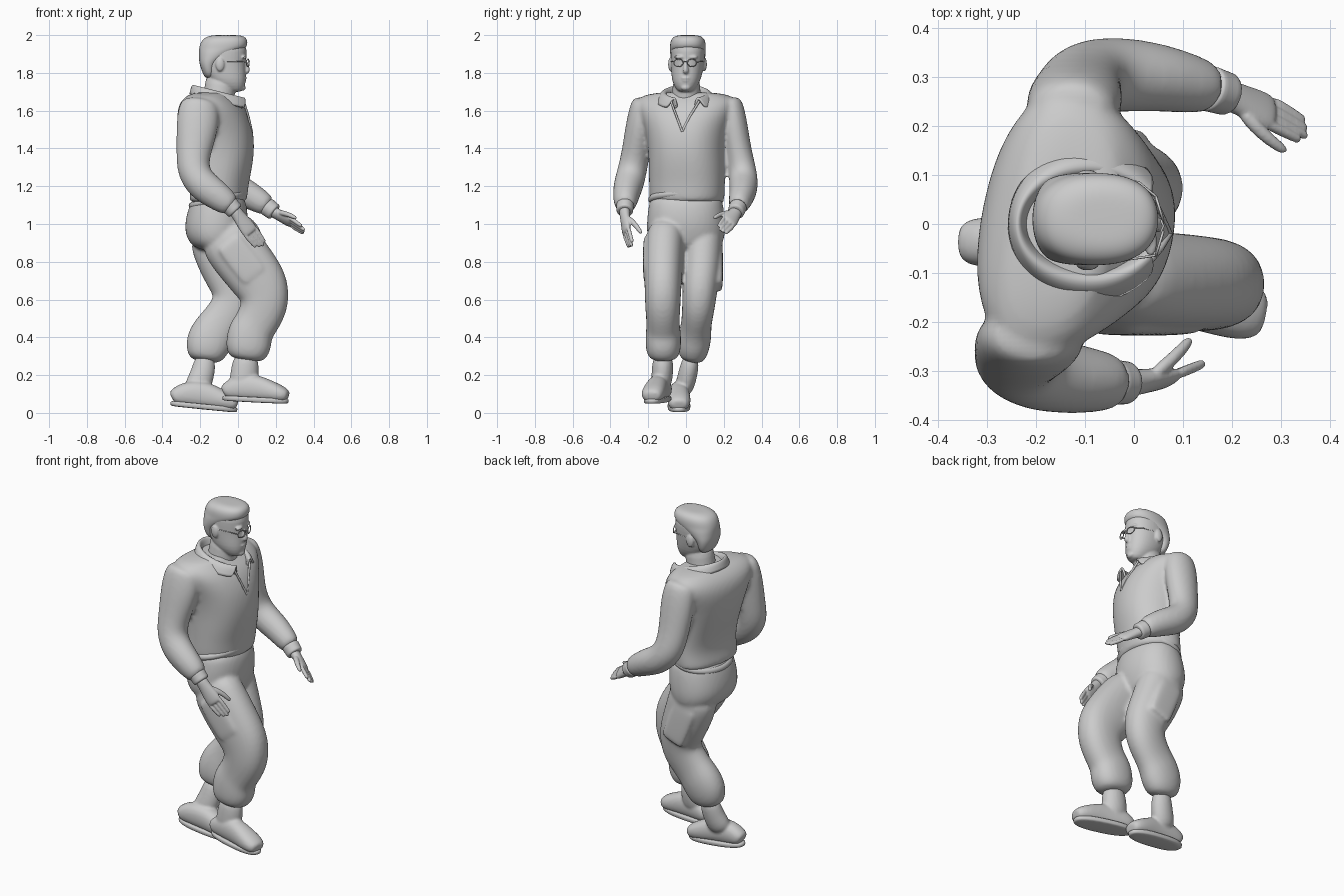
import bpy, bmesh, math
from mathutils import Vector, Matrix


def loft(bm, rows, ref=(0, 1, 0), flat=False, n=16, p=2.0, taper=0.0):
    """Closed skin through rows of (x, y, z, half width along ref, half depth)."""
    c = [Vector(r[:3]) for r in rows]
    rings = []
    for i, r in enumerate(rows):
        t = Vector((0, 0, 1)) if flat else (c[min(i + 1, len(c) - 1)] - c[max(i - 1, 0)]).normalized()
        side = Vector(ref)
        side = (side - t * side.dot(t)).normalized()
        other = t.cross(side)
        ring = []
        for k in range(n):
            u, v = math.cos(2 * math.pi * k / n), math.sin(2 * math.pi * k / n)
            u, v = (1.015 * math.copysign(abs(q) ** (2 / p), q) for q in (u, v))
            ring.append(bm.verts.new(c[i] + side * u * r[3] * (1 + taper * v) + other * v * r[4]))
        rings.append(ring)
    for a, b in zip(rings, rings[1:]):
        for k in range(n):
            bm.faces.new((a[k], a[(k + 1) % n], b[(k + 1) % n], b[k]))
    bm.faces.new(rings[0])
    bm.faces.new(rings[-1])


def ball(bm, loc, size):
    bmesh.ops.create_uvsphere(bm, u_segments=16, v_segments=10, radius=1,
                              matrix=Matrix.Translation(loc) @ Matrix.Diagonal((*size, 1)))


def finish(name, bm, voxel=0, sub=2, smooth=4):
    """Make the object; with a voxel size its parts are fused into one skin."""
    bmesh.ops.recalc_face_normals(bm, faces=bm.faces)
    me = bpy.data.meshes.new(name)
    bm.to_mesh(me)
    bm.free()
    for f in me.polygons:
        f.use_smooth = True
    ob = bpy.data.objects.new(name, me)
    bpy.context.collection.objects.link(ob)
    if sub:
        s = ob.modifiers.new("round", 'SUBSURF')
        s.levels = s.render_levels = sub
    if voxel:
        m = ob.modifiers.new("fuse", 'REMESH')
        m.mode, m.voxel_size, m.use_smooth_shade = 'VOXEL', voxel, True
        s = ob.modifiers.new("soften", 'SMOOTH')
        s.factor, s.iterations = 0.5, smooth
    return ob


def tube(name, pts, r, cyclic=False):
    cu = bpy.data.curves.new(name, 'CURVE')
    cu.dimensions, cu.bevel_depth, cu.bevel_resolution = '3D', r, 3
    cu.use_fill_caps = True
    sp = cu.splines.new('POLY')
    sp.points.add(len(pts) - 1)
    for q, co in zip(sp.points, pts):
        q.co = (*co, 1)
    sp.use_cyclic_u, sp.use_smooth = cyclic, True
    ob = bpy.data.objects.new(name, cu)
    bpy.context.collection.objects.link(ob)


# jacket: twisted torso, broad at the back, fused with both sleeves
bm = bmesh.new()
loft(bm, [(-.105, 0, 1.11, .185, .135), (-.105, 0, 1.13, .197, .15), (-.092, 0, 1.21, .198, .143),
          (-.09, 0, 1.30, .2, .162), (-.10, 0, 1.40, .202, .185), (-.115, 0, 1.50, .22, .192),
          (-.132, 0, 1.58, .255, .182), (-.142, 0, 1.64, .275, .155), (-.148, 0, 1.68, .245, .11),
          (-.13, 0, 1.70, .13, .09)], ref=(.2, 1, 0), flat=True, n=20, p=2.4, taper=.13)
loft(bm, [(-.20, -.215, 1.665, .06, .08), (-.208, -.225, 1.62, .072, .108), (-.214, -.245, 1.52, .075, .114),
          (-.235, -.265, 1.38, .075, .092), (-.24, -.285, 1.28, .078, .088), (-.19, -.305, 1.205, .08, .088),
          (-.11, -.318, 1.15, .07, .078), (-.05, -.322, 1.105, .06, .065), (-.03, -.322, 1.09, .04, .045)])
loft(bm, [(-.13, .22, 1.665, .06, .075), (-.125, .235, 1.62, .072, .095), (-.12, .255, 1.52, .072, .1),
          (-.115, .278, 1.38, .07, .088), (-.10, .303, 1.27, .074, .085), (-.035, .305, 1.2, .078, .082),
          (.05, .30, 1.16, .07, .075), (.14, .28, 1.105, .058, .062), (.165, .275, 1.09, .04, .045)])
finish("jacket", bm, .011)

# jacket hem, lower at the back
hem = []
for k in range(40):
    a = 2 * math.pi * k / 40
    x = .133 * math.cos(a)
    hem.append((x - .108, .18 * math.sin(a), 1.13 + .25 * x))
tube("jacket_hem", hem, .02, True)

# trousers: seat, two bent legs and soft thigh pockets
bm = bmesh.new()
loft(bm, [(-.10, 0, 1.17, .18, .12), (-.105, 0, 1.10, .20, .155), (-.115, 0, 1.0, .21, .17),
          (-.12, 0, .92, .207, .156), (-.10, 0, .85, .17, .11)], flat=True, p=2.2)
loft(bm, [(-.10, -.10, .98, .105, .14), (-.02, -.116, .87, .105, .155), (.07, -.12, .755, .103, .15),
          (.135, -.122, .66, .097, .145), (.145, -.123, .565, .094, .128), (.095, -.122, .47, .086, .113),
          (.065, -.12, .43, .093, .12), (.055, -.12, .36, .095, .122), (.05, -.12, .31, .088, .108),
          (.045, -.12, .275, .06, .078)], p=2.3)
loft(bm, [(-.13, .095, .98, .105, .14), (-.10, .09, .86, .103, .142), (-.05, .083, .74, .1, .133),
          (-.012, .073, .645, .092, .124), (-.022, .066, .56, .087, .12), (-.09, .055, .475, .079, .112),
          (-.13, .05, .425, .086, .12), (-.16, .042, .365, .087, .122), (-.172, .034, .305, .077, .102),
          (-.177, .025, .27, .05, .07)], p=2.2)
for x, y, z, dx, dz in ((.02, -.195, .81, .075, -.095), (-.075, .163, .775, .045, -.115)):
    loft(bm, [(x + f * dx, y, z + f * dz, a, b) for f, a, b in
              ((-1, .026, .065), (-.9, .033, .075), (.9, .033, .075), (1, .026, .065))], p=4)
finish("trousers", bm, .011)

# boots: upper, shaft and flat sole
shafts = {"right": [(.045, -.12, .32, .056, .068), (.035, -.125, .2, .058, .076), (.02, -.135, .12, .052, .075)],
          "left": [(-.17, .03, .31, .046, .058), (-.185, .01, .2, .052, .064), (-.235, -.02, .1, .052, .075)]}
for side, loc, pitch, yaw in (("right", (.092, -.15, .055), .05, -.2), ("left", (-.182, -.037, .018), .1, 0)):
    place = Matrix.Translation(loc) @ Matrix.Rotation(yaw, 4, 'Z') @ Matrix.Rotation(pitch, 4, 'Y')
    bm = bmesh.new()
    loft(bm, [(-.175, 0, .045, .03, .028), (-.165, 0, .053, .048, .042), (-.1, 0, .075, .054, .068),
              (0, 0, .078, .055, .072), (.07, 0, .065, .061, .057), (.13, 0, .053, .062, .046),
              (.165, 0, .043, .05, .034), (.175, 0, .04, .034, .022)], p=2.3)
    bm.transform(place)
    loft(bm, shafts[side])
    finish(side + "_boot", bm, .008)
    bm = bmesh.new()
    loft(bm, [(0, 0, 0, .054, .168), (0, 0, .004, .059, .176), (0, 0, .026, .061, .178), (0, 0, .03, .056, .17)],
         flat=True, n=24, p=2.5)
    bm.transform(place)
    finish(side + "_sole", bm, sub=1)


# hands and cuffs
def hand(side, wrist, knuckle, tip, w, thumb):
    wrist, knuckle, tip, w, thumb = map(Vector, (wrist, knuckle, tip, w, thumb))
    w.normalize()
    bm = bmesh.new()
    loft(bm, [(*wrist.lerp(knuckle, f), a, b) for f, a, b in
              ((-.3, .034, .03), (0, .034, .028), (.35, .039, .025), (.75, .045, .022), (1, .044, .019), (1.1, .036, .012))],
         ref=w, n=12)
    for i in (-1.5, -.5, .5, 1.5):
        a, b = knuckle + w * i * .023, tip + w * i * .018
        b = b.lerp(a, .12 * abs(i - .3))
        loft(bm, [(*a.lerp(b, f), r, r) for f, r in ((-.15, .012), (.5, .0115), (.9, .0105), (1, .007))], ref=w, n=8)
    a = wrist.lerp(knuckle, .3) + w * .022
    m = a.lerp(thumb, .5) + w * .012
    loft(bm, [(*a, .017, .016), (*m, .015, .014), (*m.lerp(thumb, .8), .012, .012), (*thumb, .007, .007)], ref=(.3, 1, .5), n=8)
    finish(side + "_hand", bm, .0045, smooth=2)


hand("right", (-.005, -.324, 1.055), (.065, -.315, .96), (.13, -.288, .875), (.8, .3, .6), (.115, -.235, .95))
hand("left", (.195, .262, 1.06), (.277, .227, 1.012), (.358, .182, .96), (-.25, -.6, .7), (.31, .147, 1.03))
for side, a, b in (("right", (-.05, -.322, 1.105), (-.012, -.324, 1.065)), ("left", (.15, .277, 1.095), (.195, .263, 1.06))):
    bm = bmesh.new()
    a, b = Vector(a), Vector(b)
    loft(bm, [(*a.lerp(b, f), r, r * 1.05) for f, r in ((0, .045), (.1, .048), (.5, .045), (.9, .045), (1, .04))])
    finish(side + "_cuff", bm, sub=1)

# head with neck, face features and ears
bm = bmesh.new()
loft(bm, [((f + b) / 2, y, z, w, (f - b) / 2) for z, b, f, w, y in
          ((1.698, -.05, .012, .03, -.003), (1.712, -.10, .03, .05, -.002), (1.75, -.14, .041, .072, 0),
           (1.79, -.172, .042, .081, .004), (1.84, -.198, .04, .087, .008), (1.89, -.2, .045, .091, .01),
           (1.94, -.188, .047, .09, .01), (1.965, -.15, .02, .07, .01))], flat=True, n=20, p=2.2)
loft(bm, [(-.11, 0, 1.56, .09, .09), (-.105, 0, 1.66, .078, .08), (-.09, .003, 1.74, .074, .085), (-.088, .005, 1.79, .06, .08)])
loft(bm, [(.036, -.002, 1.872, .008, .01), (.047, -.002, 1.835, .011, .012), (.053, -.002, 1.81, .018, .014),
          (.042, -.002, 1.797, .013, .01)], n=10)
ball(bm, (.022, -.002, 1.722), (.019, .027, .017))
ball(bm, (.038, -.002, 1.772), (.009, .024, .006))
ball(bm, (.036, -.002, 1.76), (.009, .02, .006))
for s in (-1, 1):
    ball(bm, (.034, -.002 + s * .034, 1.883), (.014, .032, .009))
    ball(bm, (-.095, .008 + s * .09, 1.845), (.024, .013, .037))
finish("head", bm, .0055, sub=1, smooth=2)

# flat-topped short hair
bm = bmesh.new()
loft(bm, [((f + b) / 2, .01, z, w, (f - b) / 2) for z, b, f, w in
          ((1.77, -.172, -.13, .05), (1.80, -.188, -.12, .075), (1.85, -.205, -.115, .086), (1.885, -.207, -.05, .092),
           (1.91, -.207, -.01, .094), (1.93, -.206, .045, .094), (1.96, -.198, .051, .094), (1.985, -.18, .045, .084),
           (1.998, -.145, .02, .06), (2.0, -.11, -.02, .03))], flat=True, n=20, p=2.3)
finish("hair", bm)

# glasses
for s in (-1, 1):
    y0 = -.004 + s * .036
    tube("glasses_rim", [(.052 - s * .3 * .024 * math.cos(a), y0 + .024 * math.cos(a), 1.853 + .02 * math.sin(a))
                         for a in (2 * math.pi * k / 24 for k in range(24))], .0028, True)
    tube("glasses_temple", [(.045, y0 + s * .024, 1.858), (.01, .008 + s * .077, 1.86), (-.09, .008 + s * .091, 1.862)], .0025)
tube("glasses_bridge", [(.055, -.016, 1.857), (.06, -.004, 1.861), (.055, .008, 1.857)], .0025)

# folded collar, open at the front
bm = bmesh.new()
grid = []
for rx, ry, dz, lim in ((.125, .088, -.07, 152), (.14, .102, 0, 150), (.158, .138, -.012, 146), (.168, .16, -.06, 140)):
    row = []
    for k in range(25):
        t = math.radians(lim * (k / 12 - 1))
        x = -.09 - rx * math.cos(t)
        row.append(bm.verts.new((x, ry * math.sin(t), 1.748 - .25 * (x + .25) + dz)))
    grid.append(row)
for a, b in zip(grid, grid[1:]):
    for k in range(24):
        bm.faces.new((a[k], a[k + 1], b[k + 1], b[k]))
ob = finish("collar", bm)
ob.modifiers.new("cloth", 'SOLIDIFY').thickness = .012

# neck opening edges
for s in (-1, 1):
    tube("lapel_edge", [(.03, s * .075 - .005, 1.65), (.055, s * .035 - .015, 1.57), (.073, -.02, 1.49)], .006)
